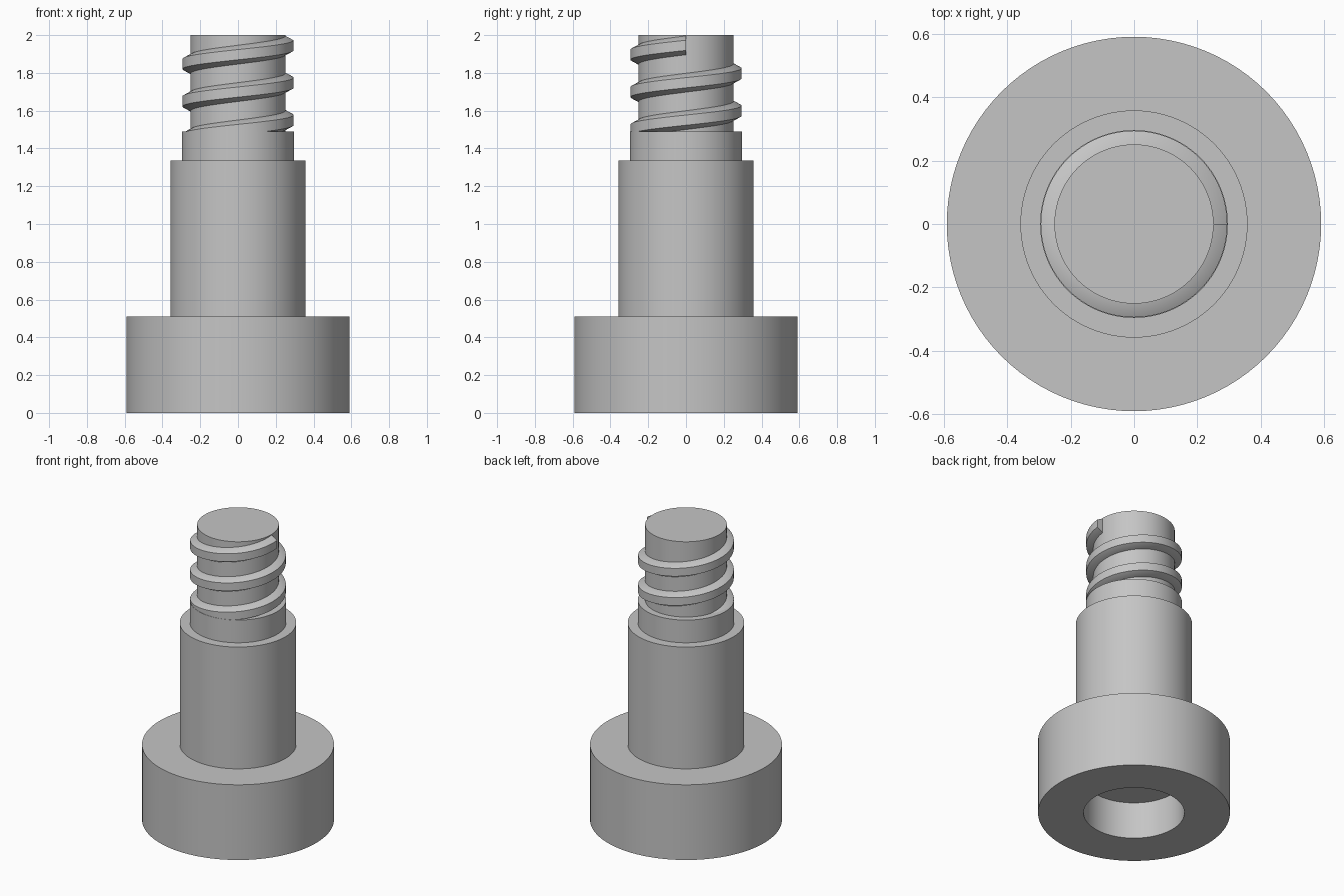
import bpy, bmesh
from math import sin, cos, pi, radians

if "Cube" in bpy.data.objects:
    bpy.data.objects.remove(bpy.data.objects["Cube"], do_unlink=True)

SEGMENTS = 96

steel = bpy.data.materials.new("grey_steel")
steel.use_nodes = True
GREY = (0.56, 0.56, 0.56, 1)
steel.diffuse_color = GREY
steel.node_tree.nodes["Principled BSDF"].inputs["Base Color"].default_value = GREY


def finish(name, bm):
    """Turn a bmesh into a smooth object with crisp edges."""
    bmesh.ops.remove_doubles(bm, verts=bm.verts, dist=1e-5)
    mesh = bpy.data.meshes.new(name)
    bm.to_mesh(mesh)
    bm.free()
    mesh.materials.append(steel)
    mesh.shade_smooth()
    mesh.set_sharp_from_angle(angle=radians(30))
    obj = bpy.data.objects.new(name, mesh)
    bpy.context.collection.objects.link(obj)
    return obj


def lathe(name, profile):
    """Revolve (radius, height) points around the z axis."""
    bm = bmesh.new()
    angles = [2 * pi * j / SEGMENTS for j in range(SEGMENTS)]
    rings = [[bm.verts.new((r * cos(a), r * sin(a), z)) for a in angles]
             for r, z in profile if r > 0]
    for low, high in zip(rings, rings[1:]):
        for j in range(SEGMENTS):
            k = (j + 1) % SEGMENTS
            bm.faces.new((low[j], low[k], high[k], high[j]))
    # Close flat discs where the profile meets the axis
    if profile[0][0] == 0:
        bm.faces.new(rings[0][::-1])
    if profile[-1][0] == 0:
        bm.faces.new(rings[-1])
    return finish(name, bm)


def helix_ridge(name, section, pitch, turns, end_z):
    """Sweep a (radius, height offset) section along a right-handed helix."""
    bm = bmesh.new()
    steps = int(turns * SEGMENTS)
    rows = []
    for i in range(steps + 1):
        t = (i - steps) / SEGMENTS
        a = 2 * pi * t
        rows.append([bm.verts.new((r * cos(a), r * sin(a), end_z + pitch * t + dz))
                     for r, dz in section])
    n = len(section)
    for here, there in zip(rows, rows[1:]):
        for j in range(n):
            k = (j + 1) % n
            bm.faces.new((here[j], there[j], there[k], here[k]))
    bm.faces.new(rows[0])
    bm.faces.new(rows[-1][::-1])
    bmesh.ops.recalc_face_normals(bm, faces=bm.faces)
    return finish(name, bm)


HEAD_R, SHOULDER_R, NECK_R, CORE_R, BORE_R = 0.59, 0.358, 0.296, 0.251, 0.31
HEAD_Z, SHOULDER_Z, NECK_Z, TOP_Z, BORE_Z = 0.51, 1.336, 1.49, 2.0, 0.25

# Head with a round blind bore in its underside
lathe("head", [(0, BORE_Z), (BORE_R, BORE_Z), (BORE_R, 0), (HEAD_R, 0),
               (HEAD_R, HEAD_Z), (SHOULDER_R, HEAD_Z)])

# Stepped shank
lathe("shoulder", [(SHOULDER_R, HEAD_Z), (SHOULDER_R, SHOULDER_Z), (NECK_R, SHOULDER_Z)])
lathe("neck", [(NECK_R, SHOULDER_Z), (NECK_R, NECK_Z), (CORE_R, NECK_Z)])
lathe("threaded_core", [(CORE_R, NECK_Z), (CORE_R, TOP_Z), (0, TOP_Z)])

# Thread, running out of the neck and ending in a flat face
helix_ridge("thread", [(0.245, -0.05), (0.251, -0.05), (0.294, -0.027),
                       (0.294, 0.027), (0.251, 0.05), (0.245, 0.05)],
            pitch=0.198, turns=2.75, end_z=1.946)
